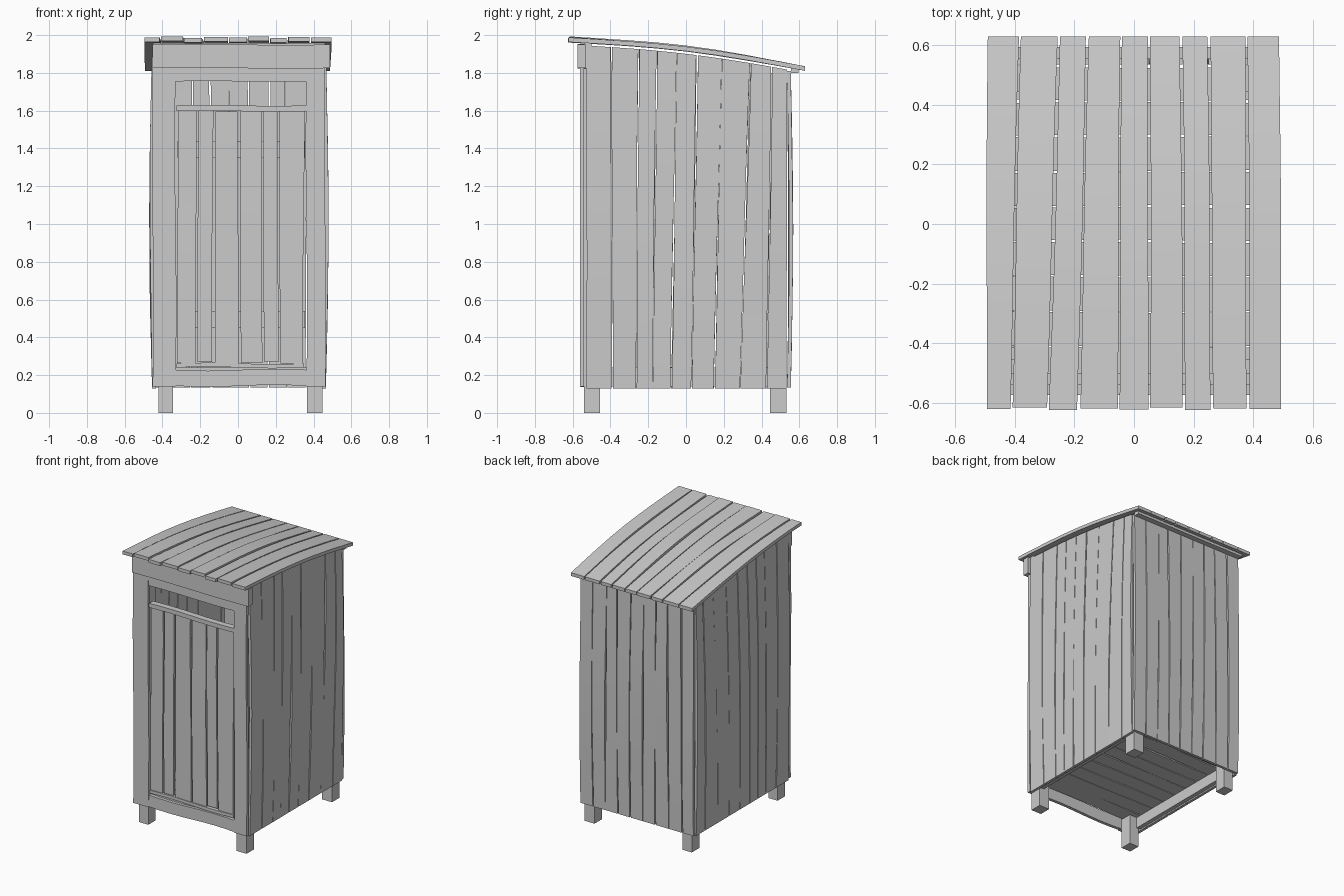
import bpy, bmesh, math, random
from mathutils import Vector

random.seed(4)
cube = bpy.data.objects.get("Cube")
if cube:
    bpy.data.objects.remove(cube)

wood = bpy.data.materials.new("weathered grey wood")
wood.use_nodes = True
GREY = (0.6, 0.6, 0.6, 1)
wood.diffuse_color = GREY
wood.node_tree.nodes["Principled BSDF"].inputs["Base Color"].default_value = GREY


def finish(name, bm):
    bmesh.ops.recalc_face_normals(bm, faces=bm.faces[:])
    mesh = bpy.data.meshes.new(name)
    bm.to_mesh(mesh)
    bm.free()
    mesh.materials.append(wood)
    obj = bpy.data.objects.new(name, mesh)
    bpy.context.collection.objects.link(obj)
    bpy.context.view_layer.objects.active = obj
    obj.select_set(True)
    bpy.ops.object.shade_smooth_by_angle(angle=math.radians(30))
    obj.select_set(False)
    return obj


def sweep(name, section, steps=8):
    """Skin a plank through four-cornered sections along t = 0..1."""
    bm = bmesh.new()
    rings = [[bm.verts.new(p) for p in section(i / steps)] for i in range(steps + 1)]
    for a, b in zip(rings, rings[1:]):
        for k in range(4):
            bm.faces.new((a[k], a[(k + 1) % 4], b[(k + 1) % 4], b[k]))
    bm.faces.new(rings[0])
    bm.faces.new(rings[-1][::-1])
    return finish(name, bm)


def box(name, x, y, z):
    bm = bmesh.new()
    bmesh.ops.create_cube(bm, size=1)
    for v in bm.verts:
        v.co = Vector([r[0] if c < 0 else r[1] for c, r in zip(v.co, (x, y, z))])
    return finish(name, bm)


def planks(name, low, high, place, gap=0.003, wave=0.005):
    """Row of uneven planks; place(u, t, w) puts width, length and depth in space."""
    for i in range(len(low) - 1):
        phase, amp = random.uniform(0, 6), random.uniform(0.3, 1) * wave
        g = gap * random.uniform(0.5, 1.5)

        def section(t):
            u = [low[i + k] + (high[i + k] - low[i + k]) * t for k in (0, 1)]
            side = 0.4 * wave * math.sin(5 * t + phase)
            deep = amp * math.sin(4 * t + phase) * math.sin(math.pi * t)
            u0, u1 = u[0] + g + side, u[1] - g + side
            return [place(i, a, t, w, deep) for a, w in ((u0, 0), (u1, 0), (u1, 1), (u0, 1))]
        sweep(f"{name}_{i + 1}", section)


# Roof: nine tapered planks, bowed upward
def roof_height(y):
    t = (y + 0.63) / 1.26
    return 1.985 - 0.15 * t + 0.026 * math.sin(math.pi * t)


roof_lift = [0.003, 0.008, 0, 0.006, 0.002, 0.009, 0.001, 0.006, 0.003]


def roof_place(i, u, t, w, deep):
    y = -0.625 + roof_lift[i] + t * (1.255 - roof_lift[i])
    return (u, y, roof_height(y) + roof_lift[i] * (1 - t) - 0.024 * (1 - w) + deep)


planks("roof_plank",
       [-.5, -.413, -.29, -.185, -.053, .05, .17, .262, .385, .5],
       [-.495, -.383, -.252, -.155, -.043, .05, .16, .25, .378, .493],
       roof_place, 0.004)

# Battens carrying the roof
for name, y in (("front_roof_batten", -0.52), ("back_roof_batten", 0.575)):
    z = roof_height(y) - 0.024
    box(name, (-0.45, 0.46), (y - 0.02, y + 0.02), (z - 0.022, z + 0.002))

# Side walls: eight planks cut to the roof slope
side_low = [-.53, -.39, -.265, -.175, -.08, .03, .15, .285, .43, .535]
side_high = [-.53, -.395, -.25, -.155, -.05, .06, .19, .34, .455, .535]
for name, side in (("right", -1), ("left", 1)):
    def side_place(i, u, t, w, deep):
        top = roof_height(u) - 0.035
        bow = 0.012 * math.sin(math.pi * t)
        x = 0.435 + 0.02 * w + bow + deep + (0.01 if side > 0 else 0)
        return (side * x, u, 0.13 + t * (top - 0.13))
    planks(name + "_wall_plank", side_low, side_high, side_place, 0.003)

# Back wall
back_low = [-.455, -.36, -.25, -.14, -.04, .06, .16, .26, .36, .465]
back_high = [-.455, -.35, -.24, -.15, -.05, .055, .17, .25, .365, .465]


def back_place(i, u, t, w, deep):
    y = 0.535 + 0.02 * w + 0.01 * math.sin(math.pi * t) + deep
    return (u, y, 0.135 + 1.675 * t)


planks("back_wall_plank", back_low, back_high, back_place, 0.004)

# Corner posts that end in short legs
for name, y, top in (("front", (-.54, -.455), 1.9), ("back", (.445, .533), 1.8)):
    box(name + "_right_leg", (-.42, -.345), y, (0, top))
    box(name + "_left_leg", (.365, .447), y, (0, top))


# Front frame: uneven boards and beams
def board(name, x, z, y, bend=0.004):
    upright = z[1] - z[0] > x[1] - x[0]

    def section(t):
        s = bend * math.sin(2 * math.pi * t)
        if upright:
            h = z[0] + t * (z[1] - z[0])
            return [(a + s, b, h) for a, b in ((x[0], y[0]), (x[1], y[0]), (x[1], y[1]), (x[0], y[1]))]
        h = x[0] + t * (x[1] - x[0])
        return [(h, b, a + s) for a, b in ((z[0], y[0]), (z[1], y[0]), (z[1], y[1]), (z[0], y[1]))]
    return sweep(name, section)


board("front_right_board", (-.452, -.33), (.14, 1.835), (-.562, -.54))
board("front_left_board", (.362, .462), (.14, 1.835), (-.562, -.54))
board("front_top_beam", (-.452, .487), (1.825, 1.95), (-.575, -.53), 0.002)
board("front_lintel", (-.335, .365), (1.755, 1.83), (-.558, -.535), 0.002)
board("front_sill", (-.335, .365), (.143, .228), (-.558, -.535), -0.005)


# Door: six planks with a cap and a lower ledge
def door_place(i, u, t, w, deep):
    return (u, -0.53 - 0.018 * w + deep * 0.5, 0.265 + 1.335 * t + 0.006 * math.sin(i * 2))


planks("door_plank",
       [-.325, -.222, -.13, .01, .133, .217, .35],
       [-.322, -.218, -.125, .006, .13, .212, .36], door_place, 0.005)
board("door_cap", (-.325, .362), (1.597, 1.628), (-.56, -.515), 0.003)
board("door_ledge", (-.325, .35), (.24, .262), (-.552, -.515), 0.004)
for name, z in (("upper", 1.35), ("lower", 0.45)):
    box("door_brace_" + name, (-.32, .355), (-.529, -.51), (z, z + 0.09))


# Floor boards on joists
def floor_place(i, u, t, w, deep):
    return (-0.435 + 0.875 * t, u, 0.22 + 0.02 * w + deep * 0.5)


floor_edges = [-.53 + 1.06 * k / 9 for k in range(10)]
planks("floor_plank", floor_edges, floor_edges, floor_place)
box("right_joist", (-.435, -.405), (-.455, .445), (.14, .22))
box("left_joist", (.41, .44), (-.455, .445), (.14, .22))
